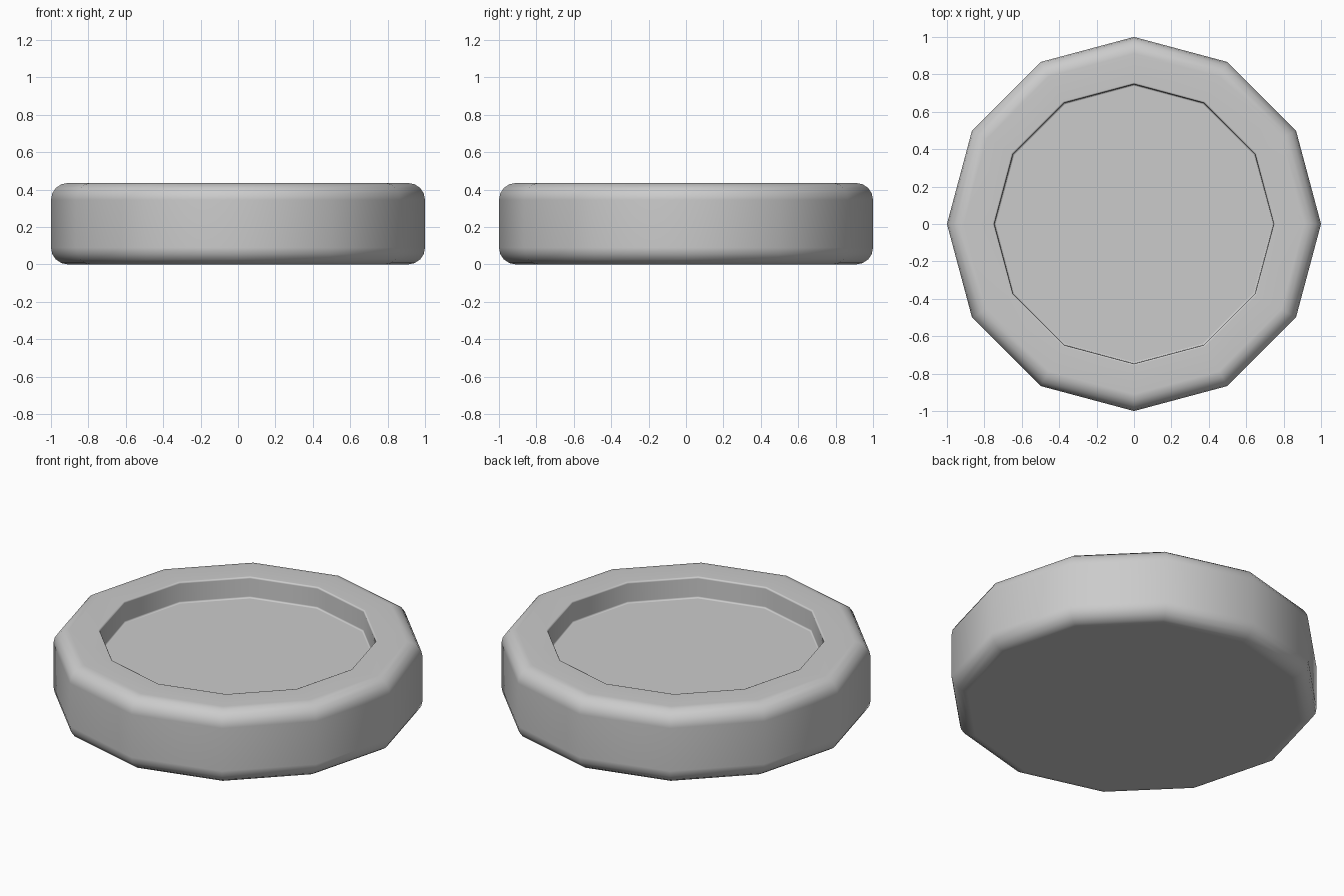
import bpy, bmesh, math

if "Cube" in bpy.data.objects:
    bpy.data.objects.remove(bpy.data.objects["Cube"])

SIDES = 12


def arc(cr, cz, rad, a0, a1, steps):
    """Rounded corner points (radius, height) in the profile plane."""
    pts = []
    for i in range(steps + 1):
        a = math.radians(a0 + (a1 - a0) * i / steps)
        pts.append((cr + rad * math.cos(a), cz + rad * math.sin(a)))
    return pts


def lathe(name, profile):
    """Spin a profile into a closed low-sided solid capped at both ends."""
    bm = bmesh.new()
    rings = []
    for r, z in profile:
        rings.append([bm.verts.new((r * math.cos(2 * math.pi * i / SIDES),
                                    r * math.sin(2 * math.pi * i / SIDES), z))
                      for i in range(SIDES)])
    for lo, hi in zip(rings, rings[1:]):
        for i in range(SIDES):
            j = (i + 1) % SIDES
            bm.faces.new((lo[i], lo[j], hi[j], hi[i]))
    bm.faces.new(rings[0][::-1])
    bm.faces.new(rings[-1])
    bmesh.ops.recalc_face_normals(bm, faces=bm.faces[:])
    mesh = bpy.data.meshes.new(name)
    bm.to_mesh(mesh)
    bm.free()
    obj = bpy.data.objects.new(name, mesh)
    bpy.context.collection.objects.link(obj)
    return obj


# Outer rounded wall, flat rim, recess wall with softened edges, recessed floor
H, R, B, FLOOR = 0.435, 1.0, 0.09, 0.31
profile = (arc(R - B, B, B, -90, 0, 4)
           + arc(R - B, H - B, B, 0, 90, 4)
           + arc(0.757, H - 0.01, 0.01, 90, 180, 2)
           + arc(0.737, FLOOR + 0.01, 0.01, 0, -90, 2))
dish = lathe("round_dish", profile)

# Smooth shading with flat large faces
bpy.context.view_layer.objects.active = dish
dish.select_set(True)
bpy.ops.object.shade_smooth_by_angle(angle=math.radians(50))
weighted = dish.modifiers.new("flat_face_shading", 'WEIGHTED_NORMAL')
weighted.keep_sharp = True
